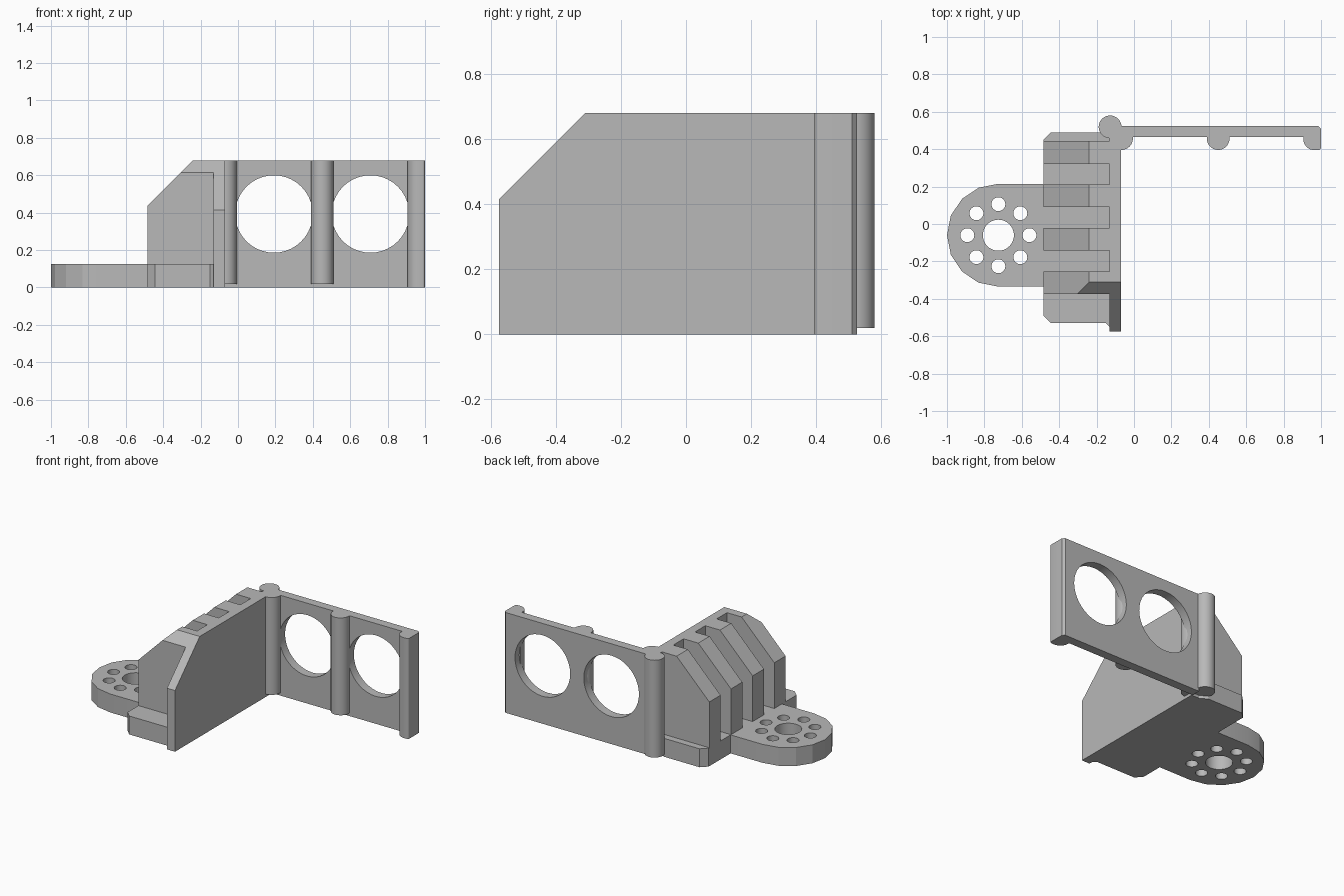
import bpy, bmesh
from math import sin, cos, pi, radians
from mathutils import Vector

if "Cube" in bpy.data.objects:
    bpy.data.objects.remove(bpy.data.objects["Cube"], do_unlink=True)

GREY = (0.48, 0.48, 0.48, 1.0)
grey = bpy.data.materials.new("plain_grey")
grey.use_nodes = True
grey.diffuse_color = GREY
grey.node_tree.nodes["Principled BSDF"].inputs["Base Color"].default_value = GREY

H = 0.68        # overall height
BASE_H = 0.125  # base and mount thickness
WALL_L, WALL_R = -0.13, -0.07
FRONT_CUT = (Vector((0, -0.31, H)), Vector((0, -1, 1)).normalized())


def arc(cx, cy, r, a0, a1, n):
    """Points along an arc, angles in degrees."""
    angles = [radians(a0 + (a1 - a0) * i / n) for i in range(n + 1)]
    return [(cx + r * cos(a), cy + r * sin(a)) for a in angles]


def prism(name, outline, lo, hi, axis="z", cut=False, smooth=False):
    """Extrude a 2D outline along an axis, optionally trimmed by the front slope."""
    place = {"x": lambda a, b, t: (t, a, b),
             "y": lambda a, b, t: (a, t, b),
             "z": lambda a, b, t: (a, b, t)}[axis]
    bm = bmesh.new()
    face = bm.faces.new([bm.verts.new(place(a, b, lo)) for a, b in outline])
    ext = bmesh.ops.extrude_face_region(bm, geom=[face])
    top = [v for v in ext["geom"] if isinstance(v, bmesh.types.BMVert)]
    bmesh.ops.translate(bm, verts=top, vec=place(0, 0, hi - lo))
    if cut:
        geom = bm.verts[:] + bm.edges[:] + bm.faces[:]
        bmesh.ops.bisect_plane(bm, geom=geom, plane_co=FRONT_CUT[0],
                               plane_no=FRONT_CUT[1], clear_outer=True)
        bmesh.ops.holes_fill(bm, edges=[e for e in bm.edges if e.is_boundary])
    bmesh.ops.recalc_face_normals(bm, faces=bm.faces[:])
    mesh = bpy.data.meshes.new(name)
    bm.to_mesh(mesh)
    bm.free()
    mesh.materials.append(grey)
    obj = bpy.data.objects.new(name, mesh)
    bpy.context.collection.objects.link(obj)
    if smooth:
        shade(obj)
    return obj


def shade(obj):
    bpy.ops.object.select_all(action="DESELECT")
    obj.select_set(True)
    bpy.context.view_layer.objects.active = obj
    bpy.ops.object.shade_smooth_by_angle(angle=radians(20))


def circle(cx, cy, r, n=40):
    return arc(cx, cy, r, 0, 360, n)[:-1]


def drill(obj, holes, lo, hi, axis):
    """Cut round holes through an object and bake the result."""
    cutters = []
    for cx, cy, r in holes:
        cutter = prism("hole_cutter", circle(cx, cy, r), lo, hi, axis)
        cutter.hide_render = True
        cutters.append(cutter)
        mod = obj.modifiers.new("hole", "BOOLEAN")
        mod.operation, mod.solver, mod.object = "DIFFERENCE", "EXACT", cutter
    graph = bpy.context.evaluated_depsgraph_get()
    baked = bpy.data.meshes.new_from_object(obj.evaluated_get(graph))
    obj.modifiers.clear()
    obj.data = baked
    for cutter in cutters:
        bpy.data.objects.remove(cutter, do_unlink=True)
    shade(obj)


# Base slab with chamfered outer corners
prism("base", [(-0.445, -0.53), (-0.15, -0.53), (WALL_L, -0.55), (WALL_L, 0.46),
               (-0.18, 0.49), (-0.445, 0.49), (-0.485, 0.45), (-0.485, -0.49)],
      0, BASE_H)

# Upright wall with sloped front corner
prism("wall", [(-0.575, 0), (0.46, 0), (0.46, H), (-0.575, H)],
      WALL_L, WALL_R, "x", cut=True)

# Four bracing ribs
rib = [(-0.485, 0.02), (WALL_L, 0.02), (WALL_L, H), (-0.24, H), (-0.485, 0.435)]
for i in range(4):
    y = -0.376 + i * 0.2315
    y = -0.374 + i * 0.232
    prism(f"rib_{i + 1}", rib, y, y + 0.121, "y", cut=True)

# Rounded mounting plate with a hub hole and a ring of screw holes
MX, MY, MR = -0.725, -0.06, 0.275
plate = prism("mount_plate", arc(MX, MY, MR, 90, 270, 8)
              + [(-0.46, MY - MR), (-0.46, MY + MR)], 0, BASE_H)
ring = [(MX + 0.166 * cos(k * pi / 4), MY + 0.166 * sin(k * pi / 4), 0.037)
        for k in range(8)]
drill(plate, [(MX, MY, 0.083)] + ring, -0.1, 0.3, "z")

# Side panel with two large round openings
panel = prism("panel", [(-0.075, 0.465), (0.99, 0.465), (1, 0.475), (1, 0.51),
                        (0.985, 0.525), (-0.075, 0.525)], 0, H)
drill(panel, [(0.192, 0.393, 0.207), (0.708, 0.393, 0.207)], 0.3, 0.7, "y")

# Round posts on the panel
for name, x, y in (("hinge_post", -0.128, 0.519), ("corner_post", -0.067, 0.457),
                   ("middle_post", 0.45, 0.457)):
    prism(name, circle(x, y, 0.061, 32), 0.02, H, smooth=True)

# End post with rounded front corners
prism("end_post", [(0.905, 0.48)] + arc(0.965, 0.455, 0.06, 180, 270, 8)
      + arc(0.985, 0.41, 0.015, 270, 360, 4) + [(1, 0.48)], 0, H, smooth=True)
